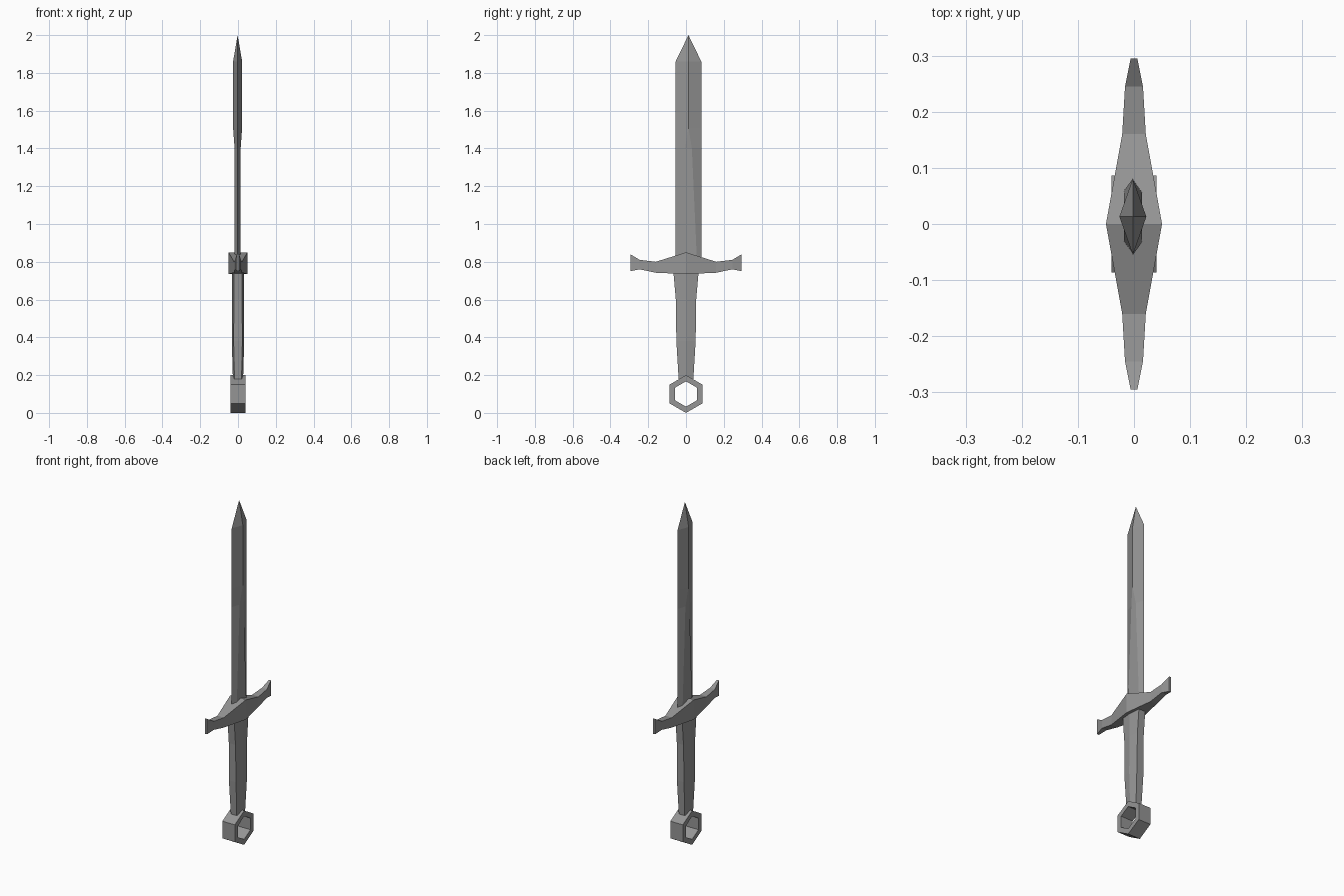
import bpy, bmesh
from math import sin, cos, pi

cube = bpy.data.objects.get("Cube")
if cube:
    bpy.data.objects.remove(cube, do_unlink=True)

steel = bpy.data.materials.new("grey steel")
steel.use_nodes = True
grey = (0.3, 0.3, 0.3, 1)
steel.diffuse_color = grey
steel.node_tree.nodes["Principled BSDF"].inputs["Base Color"].default_value = grey


def loft(name, rings, closed=False):
    """Skin matching rings of points; cap the ends unless the loft closes on itself."""
    bm = bmesh.new()
    loops = [[bm.verts.new(p) for p in ring] for ring in rings]
    pairs = list(zip(loops, loops[1:]))
    if closed:
        pairs.append((loops[-1], loops[0]))
    else:
        bm.faces.new(loops[0])
        bm.faces.new(loops[-1])
    n = len(loops[0])
    for a, b in pairs:
        for i in range(n):
            j = (i + 1) % n
            bm.faces.new((a[i], a[j], b[j], b[i]))
    bmesh.ops.remove_doubles(bm, verts=bm.verts, dist=0.0002)
    bmesh.ops.dissolve_degenerate(bm, edges=bm.edges, dist=0.0001)
    bmesh.ops.recalc_face_normals(bm, faces=bm.faces)
    mesh = bpy.data.meshes.new(name)
    bm.to_mesh(mesh)
    bm.free()
    mesh.materials.append(steel)
    obj = bpy.data.objects.new(name, mesh)
    bpy.context.collection.objects.link(obj)
    return obj


# Blade: two cutting edges, a centre ridge that splits into a flat fuller lower down
CX, CY = -0.002, 0.013


def blade_ring(z, edge, thick, flat):
    return [(CX + x, CY + y, z) for x, y in (
        (0, edge), (thick, flat), (thick, -flat),
        (0, -edge), (-thick, -flat), (-thick, flat))]


loft("blade", [blade_ring(*s) for s in (
    (0.78, 0.068, 0.016, 0.046),
    (1.4, 0.068, 0.016, 0.018),
    (1.51, 0.068, 0.024, 0),
    (1.86, 0.068, 0.024, 0),
    (2.0, 0, 0, 0))])

# Crossguard: box sections along y, flaring up at the tips
half = [(0.16, 0.021, 0.742, 0.80), (0.245, 0.016, 0.76, 0.81),
        (0.295, 0.006, 0.75, 0.84)]
sections = ([(-y, w, lo, hi) for y, w, lo, hi in reversed(half)]
            + [(0, 0.05, 0.735, 0.85)] + half)
loft("crossguard", [[(-w, y, lo), (w, y, lo), (w, y, hi), (-w, y, hi)]
                    for y, w, lo, hi in sections])

# Grip: six-sided with a ridge down each broad side
loft("grip", [[(w, 0, z), (0.7 * w, d, z), (-0.7 * w, d, z),
               (-w, 0, z), (-0.7 * w, -d, z), (0.7 * w, -d, z)]
              for z, w, d in ((0.18, 0.027, 0.039), (0.38, 0.033, 0.051),
                              (0.6, 0.031, 0.054), (0.75, 0.031, 0.067))])

# Pommel: hexagonal ring with a through hole
rings = []
for x, r in ((-0.04, 0.1), (0.04, 0.1), (0.04, 0.067), (-0.04, 0.067)):
    rings.append([(x, r * sin(i * pi / 3), 0.1 + r * cos(i * pi / 3))
                  for i in range(6)])
loft("pommel_ring", rings, closed=True)
